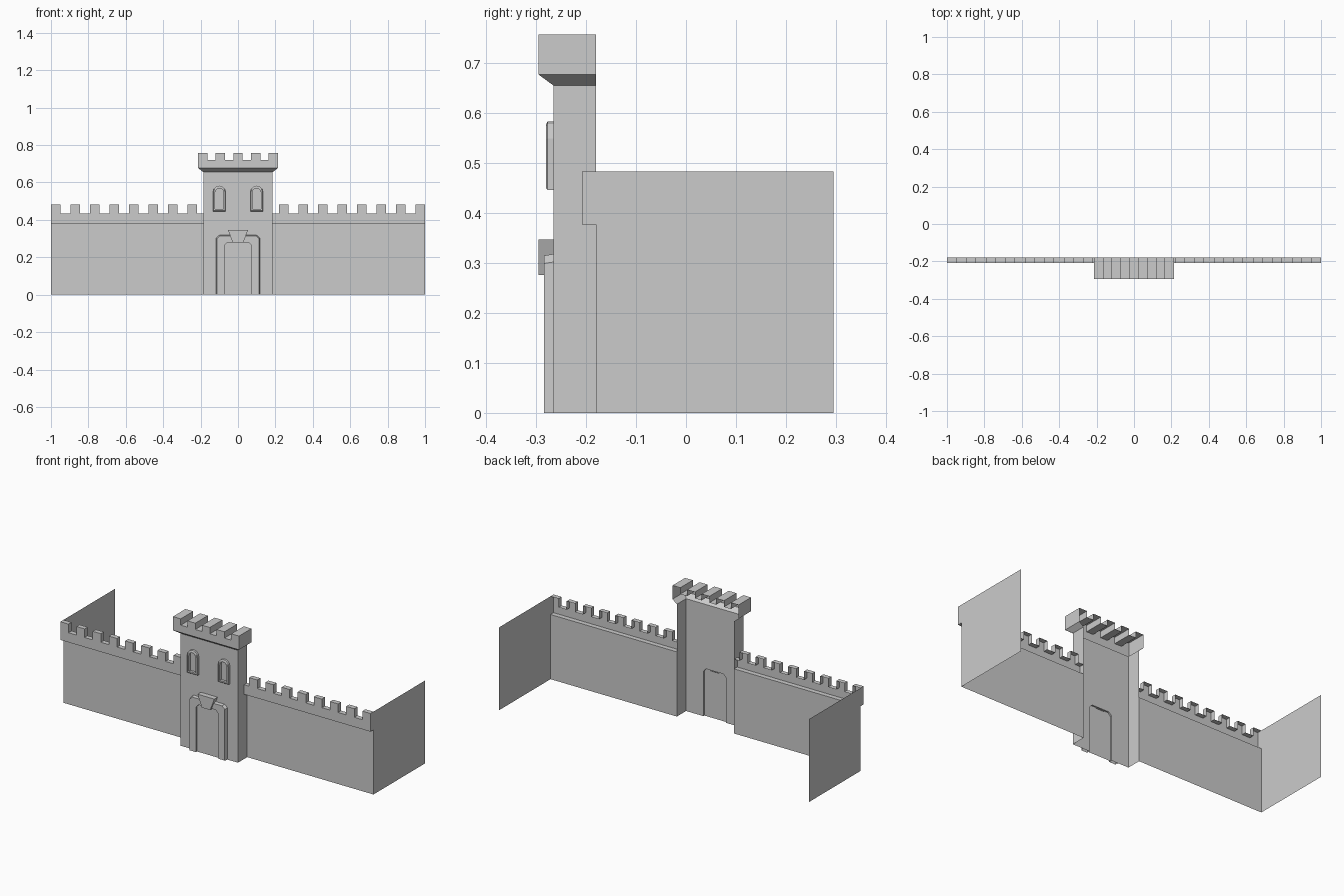
import bpy, bmesh, math

if "Cube" in bpy.data.objects:
    bpy.data.objects.remove(bpy.data.objects["Cube"])

BACK, TOWER_Y, PARAPET_Y, CAP_Y = -0.18, -0.265, -0.208, -0.295


def make(name, faces):
    """Object from a list of faces, each a list of points; shared corners are welded."""
    bm = bmesh.new()
    for f in faces:
        bm.faces.new([bm.verts.new(p) for p in f])
    bmesh.ops.remove_doubles(bm, verts=bm.verts, dist=1e-5)
    me = bpy.data.meshes.new(name)
    bm.to_mesh(me)
    bm.free()
    ob = bpy.data.objects.new(name, me)
    bpy.context.collection.objects.link(ob)
    return ob


def mirror_x(ob):
    ob.modifiers.new("mirror", 'MIRROR').use_axis[0] = True


def sweep(a, b, ya, yb, closed=True):
    """Quads joining outline a at depth ya to outline b at depth yb (x, z points)."""
    n = len(a)
    return [[(a[i][0], ya, a[i][1]), (a[(i + 1) % n][0], ya, a[(i + 1) % n][1]),
             (b[(i + 1) % n][0], yb, b[(i + 1) % n][1]), (b[i][0], yb, b[i][1])]
            for i in range(n if closed else n - 1)]


def flat(outline, y):
    return [[(x, y, z) for x, z in outline]]


def crenels(x0, x1, merlons, z0, zc, zt):
    """Battlement outline: along the top left to right, then back along the bottom."""
    pts = [(x0, z0)]
    for a, b in merlons:
        if a > x0 + 1e-4:
            pts += [(a, zc)]
        pts += [(a, zt), (b, zt)]
        if b < x1 - 1e-4:
            pts += [(b, zc)]
    if merlons[0][0] > x0 + 1e-4:
        pts.insert(1, (x0, zc))
    if merlons[-1][1] < x1 - 1e-4:
        pts.append((x1, zc))
    return pts + [(x1, z0)]


# Curtain wall: front sheet and thin side sheet, open at the back
wall = make("curtain_wall", [
    [(0.185, BACK, 0), (1, BACK, 0), (1, BACK, 0.377), (0.185, BACK, 0.377)],
    [(1, BACK, 0), (1, 0.295, 0), (1, 0.295, 0.483), (1, BACK, 0.483), (1, BACK, 0.377)]])
mirror_x(wall)

# Wall parapet: hollow battlement with an overhanging ledge
merlons = [(0.948 - 0.1043 * i, 1 - 0.1043 * i) for i in range(7, -1, -1)]
par = crenels(0.185, 1, merlons, 0.377, 0.433, 0.483)
parapet = make("wall_parapet", flat(par, PARAPET_Y) + sweep(par, par, PARAPET_Y, BACK))
mirror_x(parapet)

# Tower shaft: two sides and a front with the doorway cut out, open at the back
door = [(-0.073, 0), (-0.073, 0.262), (-0.056, 0.28), (0.056, 0.28), (0.073, 0.262), (0.073, 0)]
shell = [(-0.185, 0), (-0.185, 0.655), (0.185, 0.655), (0.185, 0)]
make("tower_shaft",
     flat(shell[:2] + [(0, 0.655), (0, 0.28)] + door[2::-1], TOWER_Y)
     + flat([(0, 0.655)] + shell[2:] + door[:2:-1] + [(0, 0.28)], TOWER_Y)
     + [[(s, TOWER_Y, 0), (s, BACK, 0), (s, BACK, 0.655), (s, TOWER_Y, 0.655)]
        for s in (-0.185, 0.185)])

# Tower corbel: flares out on the front and both sides
low = [(-0.185, BACK), (-0.185, TOWER_Y), (0.185, TOWER_Y), (0.185, BACK)]
high = [(-0.213, BACK), (-0.213, CAP_Y), (0.213, CAP_Y), (0.213, BACK)]
make("tower_corbel", [[(*low[i], 0.655), (*low[i + 1], 0.655),
                       (*high[i + 1], 0.677), (*high[i], 0.677)] for i in range(3)])

# Tower battlement: hollow, open below and behind
cap = crenels(-0.213, 0.213, [(c * 0.094 - 0.025, c * 0.094 + 0.025) for c in range(-2, 3)],
              0.677, 0.72, 0.757)
cap[0], cap[1], cap[-2], cap[-1] = (-0.213, 0.677), (-0.213, 0.72), (0.213, 0.757), (0.213, 0.677)
cap = [(-0.213, 0.677)]
for c in range(-2, 3):
    l, r = max(-0.213, c * 0.094 - 0.025), min(0.213, c * 0.094 + 0.025)
    cap += ([(l, 0.72)] if c > -2 else []) + [(l, 0.757), (r, 0.757)]
    cap += [(r, 0.72)] if c < 2 else []
cap.append((0.213, 0.677))
make("tower_battlement", flat(cap, CAP_Y) + sweep(cap, cap, CAP_Y, BACK, closed=False))

# Door surround: chamfered arch band standing proud of the tower
outer = [(-0.118, 0), (-0.118, 0.302), (-0.1, 0.318), (0.1, 0.318), (0.118, 0.302), (0.118, 0)]
rim = [(x * 0.96, z * 0.99) for x, z in outer]
make("door_surround", sweep(outer, rim, TOWER_Y, -0.284, False)
     + sweep(rim, door, -0.284, -0.284, False)
     + sweep(door, door, -0.284, TOWER_Y, False))
make("door_panel", flat(door, -0.274))

# Keystone above the door
key = [(-0.027, 0.276), (-0.054, 0.347), (0.054, 0.347), (0.027, 0.276)]
make("keystone", flat(key, CAP_Y) + sweep(key, key, CAP_Y, TOWER_Y))


# Window frames: round-headed bands, bevelled on the outer edge
def arch(half, bottom, top):
    spring = top - half
    return [(0.1 - half, bottom)] + [
        (0.1 - half * math.cos(math.pi * i / 6), spring + half * math.sin(math.pi * i / 6))
        for i in range(7)] + [(0.1 + half, bottom)]


o, m, i = arch(0.034, 0.446, 0.583), arch(0.030, 0.449, 0.578), arch(0.022, 0.457, 0.569)
frame = make("window_frame", sweep(o, o, TOWER_Y, -0.277) + sweep(o, m, -0.277, -0.28)
             + sweep(m, i, -0.28, -0.28) + sweep(i, i, -0.28, TOWER_Y))
mirror_x(frame)

# Consistent outward-facing shading on every part
for ob in bpy.context.collection.objects:
    bm = bmesh.new()
    bm.from_mesh(ob.data)
    bmesh.ops.recalc_face_normals(bm, faces=bm.faces)
    bm.to_mesh(ob.data)
    bm.free()
